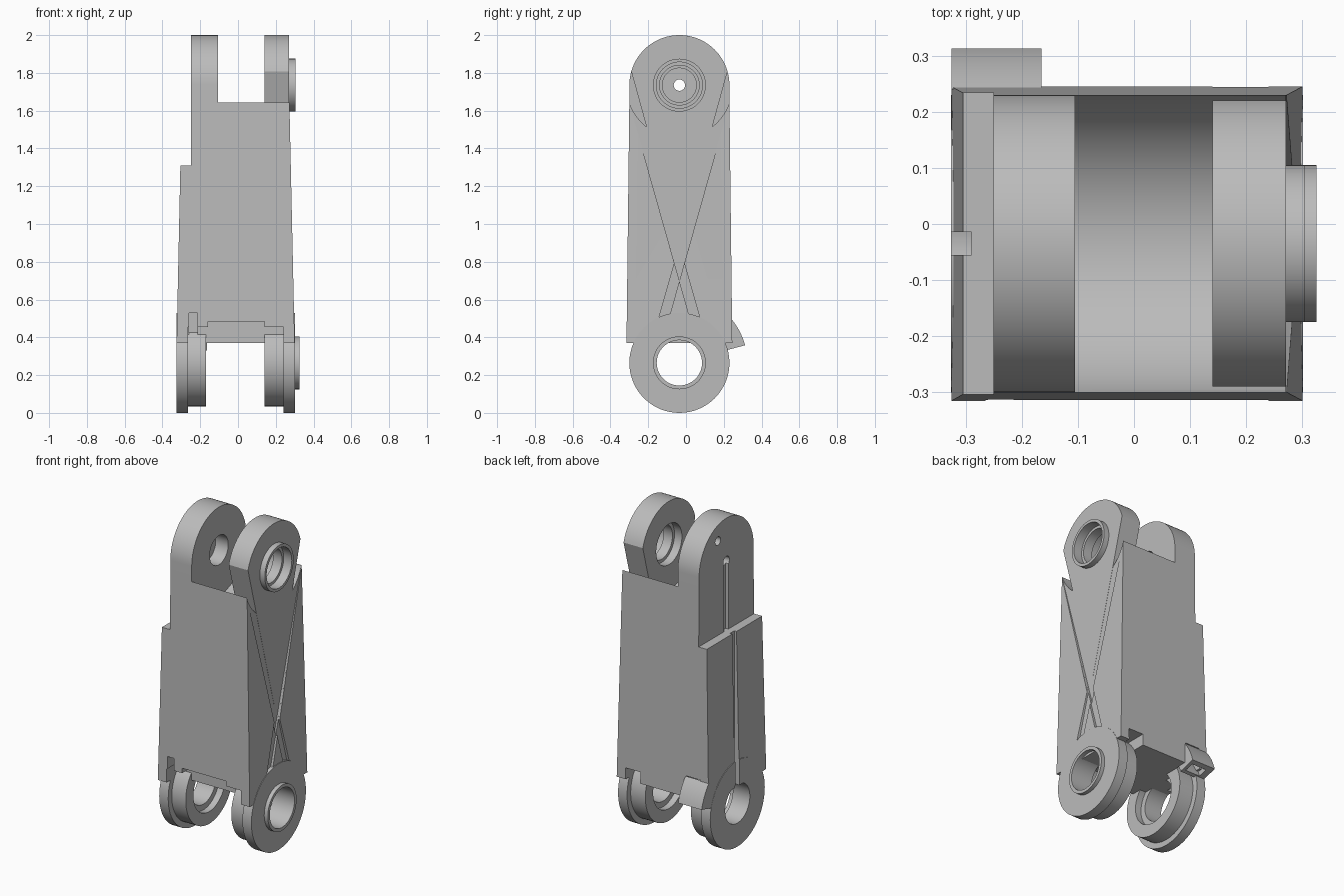
import bpy
from math import sin, cos, pi, radians

cube = bpy.data.objects.get("Cube")
if cube:
    bpy.data.objects.remove(cube, do_unlink=True)

grey = bpy.data.materials.new("plain grey")
grey.use_nodes = True
grey.diffuse_color = (0.5, 0.5, 0.5, 1)
grey.node_tree.nodes["Principled BSDF"].inputs["Base Color"].default_value = (0.5, 0.5, 0.5, 1)

MID = -0.035           # y of both hinge axes
TOP, LOW = 1.735, 0.265  # heights of the hinge axes
R = 0.265              # lug radius


def mesh(name, verts, faces):
    data = bpy.data.meshes.new(name)
    data.from_pydata(verts, [], faces)
    data.materials.append(grey)
    ob = bpy.data.objects.new(name, data)
    bpy.context.collection.objects.link(ob)
    bpy.context.view_layer.objects.active = ob
    bpy.ops.object.select_all(action='DESELECT')
    ob.select_set(True)
    bpy.ops.object.mode_set(mode='EDIT')
    bpy.ops.mesh.select_all(action='SELECT')
    bpy.ops.mesh.normals_make_consistent(inside=False)
    bpy.ops.object.mode_set(mode='OBJECT')
    return ob


def prism(name, pts, x0, x1):
    """Extrude a (y, z) outline along x."""
    n = len(pts)
    verts = [(x, y, z) for x in (x0, x1) for y, z in pts]
    faces = [tuple(range(n)), tuple(range(2 * n - 1, n - 1, -1))]
    faces += [(i, (i + 1) % n, n + (i + 1) % n, n + i) for i in range(n)]
    return mesh(name, verts, faces)


def arc(z, r, a0, a1, n=40):
    steps = [radians(a0 + (a1 - a0) * i / n) for i in range(n + 1)]
    return [(MID + r * cos(a), z + r * sin(a)) for a in steps]


def disc(name, z, r, x0, x1, y=MID):
    pts = [(y + r * cos(2 * pi * i / 64), z + r * sin(2 * pi * i / 64)) for i in range(64)]
    return prism(name, pts, x0, x1)


def box(name, x0, x1, y0, y1, z0, z1):
    return prism(name, [(y0, z0), (y1, z0), (y1, z1), (y0, z1)], x0, x1)


def combine(ob, other, op='DIFFERENCE'):
    mod = ob.modifiers.new("combine", 'BOOLEAN')
    mod.operation, mod.solver, mod.object = op, 'EXACT', other
    bpy.context.view_layer.objects.active = ob
    bpy.ops.object.modifier_apply(modifier=mod.name)
    bpy.data.objects.remove(other, do_unlink=True)


def flip(pts):
    return [(2 * MID - y, z) for y, z in pts]


# Tapered main body
bottom = [(-0.325, -0.315), (0.30, -0.315), (0.30, 0.245), (-0.325, 0.245)]
upper = [(-0.298, -0.30), (0.272, -0.30), (0.272, 0.23), (-0.298, 0.23)]
verts = [(x, y, 0.37) for x, y in bottom] + [(x, y, 1.645) for x, y in upper]
body = mesh("body", verts, [(3, 2, 1, 0), (4, 5, 6, 7)] +
            [(i, (i + 1) % 4, 4 + (i + 1) % 4, 4 + i) for i in range(4)])

# Shoulder step, hinge trough and bottom notches
cutters = [
    box("cut", -0.5, -0.25, -0.5, 0.5, 1.31, 1.8),
    disc("cut", TOP, 0.281, -0.105, 0.5),
    box("cut", -0.265, 0.24, -0.4, -0.21, 0.3, 0.455),
    box("cut", -0.16, 0.14, -0.4, -0.215, 0.3, 0.485),
    box("cut", -0.26, -0.215, -0.4, -0.2, 0.3, 0.53),
    box("cut", 0.14, 0.24, 0.12, 0.4, 0.3, 0.44),
    box("cut", -0.27, -0.17, 0.12, 0.4, 0.3, 0.5),
]
# Recessed panel and crossed grooves on the +x side
panel = [(-0.30, 1.81), (-0.30, 1.64), (MID, 0.70), (0.23, 1.64), (0.23, 1.81)]
groove = [(-0.30, 1.81), (0.15, 0.235), (0.10, 0.22), (-0.30, 1.64)]
cutters += [prism("cut", panel, 0.27, 0.5),
            prism("cut", groove, 0.281, 0.5),
            prism("cut", flip(groove), 0.281, 0.5)]
# Cable slot on the -x side
cutters.append(box("cut", -0.5, -0.29, -0.055, -0.014, 0.3, 1.4))
cutters.append(box("cut", -0.5, -0.232, -0.055, -0.014, 1.31, 1.8))
for c in cutters:
    combine(body, c)

# Upper blind lug, pin hole and slot end
lug = prism("upper_lug_slotted", arc(TOP, R, 0, 180) + [(-0.30, 1.5), (0.23, 1.5)], -0.25, -0.105)
for c in (disc("cut", TOP, 0.09, -0.19, 0),
          disc("cut", TOP, 0.03, -0.5, 0),
          disc("cut", 1.89, 0.026, -0.5, -0.20, 0.047),
          box("cut", -0.5, -0.232, -0.055, -0.014, 1.3, TOP)):
    combine(lug, c)

# Upper open lug, tapering to a wedge, with its collar
lug2 = prism("upper_lug_open", arc(TOP, R, 16, 164) + [(MID, 0.88)], 0.14, 0.271)
combine(lug2, disc("collar", TOP, 0.14, 0.2, 0.305), 'UNION')
for c in (disc("cut", TOP, 0.125, 0, 0.19),
          disc("cut", TOP, 0.105, 0, 0.28),
          disc("cut", TOP, 0.122, 0.25, 0.5)):
    combine(lug2, c)

# Lower lugs with narrower inner hubs and a collar on the +x side
right = disc("lower_lug_collared", LOW, R, 0.24, 0.301)
combine(right, disc("hub", LOW, 0.23, 0.14, 0.26), 'UNION')
combine(right, disc("collar", LOW, 0.14, 0.28, 0.325), 'UNION')
combine(right, disc("cut", LOW, 0.12, 0, 0.5))
combine(right, disc("cut", LOW, 0.155, 0, 0.18))

left = disc("lower_lug_slotted", LOW, R, -0.326, -0.265)
combine(left, disc("hub", LOW, 0.23, -0.28, -0.17), 'UNION')
combine(left, disc("cut", LOW, 0.12, -0.5, 0))
combine(left, disc("cut", LOW, 0.155, -0.21, 0))
combine(left, box("cut", -0.5, -0.29, -0.055, -0.014, LOW, 0.8))

# Curved loop clip on the back
clip = prism("clip_loop", arc(LOW, 0.36, 15, 40, 8) + arc(LOW, 0.25, 40, 15, 8), -0.325, -0.165)
slot = arc(LOW, 0.33, 5, 50, 8) + arc(LOW, 0.272, 50, 5, 8)
combine(clip, prism("cut", slot, -0.285, -0.185))

# Smooth the round surfaces, keep the edges crisp
for ob in (lug, lug2, right, left, clip, body):
    bpy.ops.object.select_all(action='DESELECT')
    ob.select_set(True)
    bpy.context.view_layer.objects.active = ob
    bpy.ops.object.shade_smooth_by_angle(angle=radians(25))
